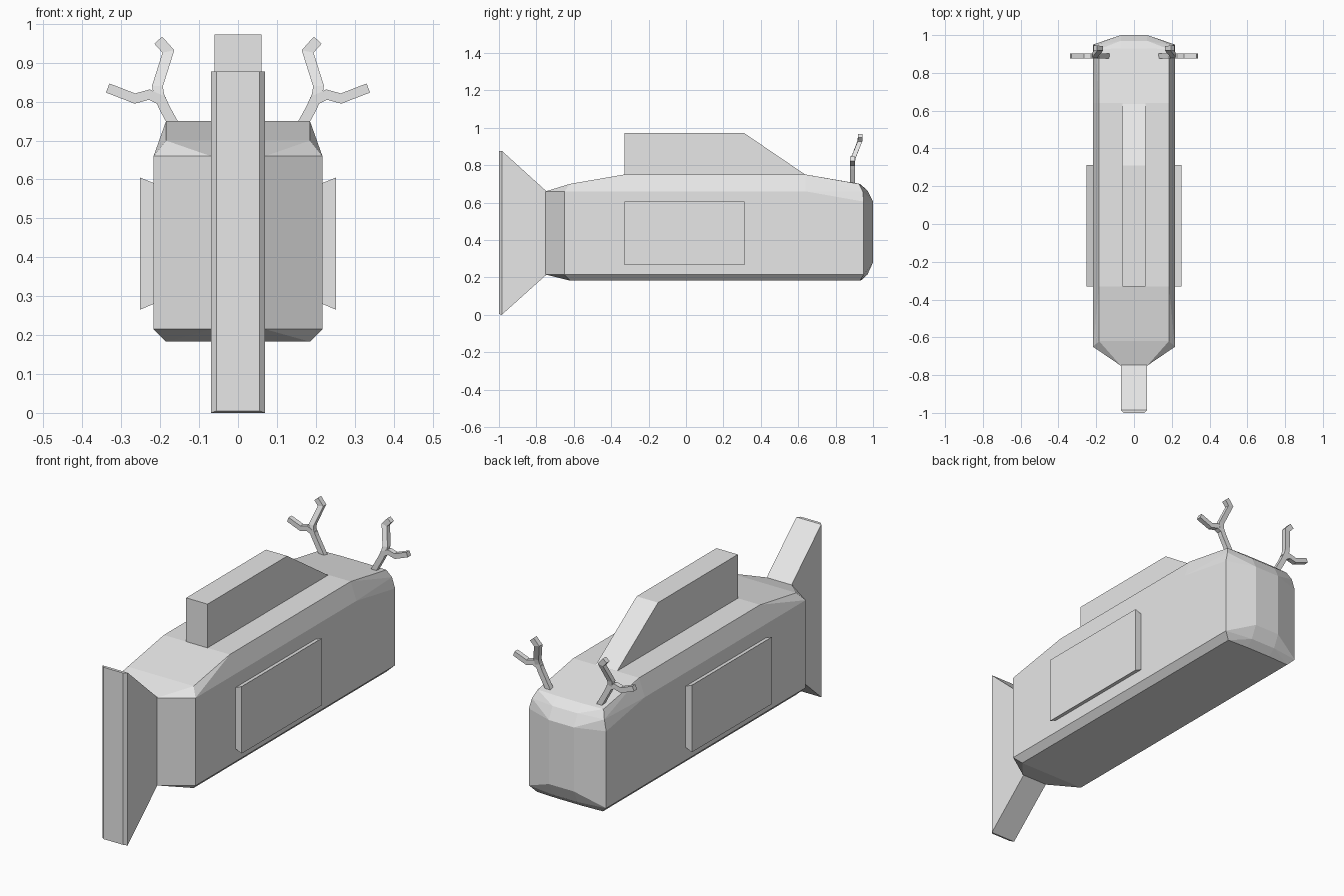
import bpy, bmesh
from mathutils import Vector

cube = bpy.data.objects.get("Cube")
if cube:
    bpy.data.objects.remove(cube, do_unlink=True)

grey = bpy.data.materials.new("plain grey")
grey.use_nodes = True
grey.diffuse_color = (0.8, 0.8, 0.8, 1)
grey.node_tree.nodes["Principled BSDF"].inputs["Base Color"].default_value = (0.8, 0.8, 0.8, 1)


def finish(name, bm):
    """Turn a bmesh into a flat-shaded object."""
    bmesh.ops.recalc_face_normals(bm, faces=bm.faces[:])
    mesh = bpy.data.meshes.new(name)
    bm.to_mesh(mesh)
    bm.free()
    mesh.materials.append(grey)
    obj = bpy.data.objects.new(name, mesh)
    bpy.context.collection.objects.link(obj)
    return obj


def hull(name, points, both_sides=True):
    """Faceted convex solid; points are mirrored across x when both_sides."""
    bm = bmesh.new()
    for x, y, z in points:
        bm.verts.new((x, y, z))
        if both_sides:
            bm.verts.new((-x, y, z))
    res = bmesh.ops.convex_hull(bm, input=bm.verts[:])
    loose = {g for g in res["geom_interior"] + res["geom_unused"]
             if isinstance(g, bmesh.types.BMVert)}
    bmesh.ops.delete(bm, geom=list(loose), context="VERTS")
    bmesh.ops.dissolve_limit(bm, angle_limit=0.01, verts=bm.verts[:], edges=bm.edges[:])
    return finish(name, bm)


def limb(bm, path, side, half=0.0135, depth=0.0125):
    """Square bar swept along a bent path with mitred corners."""
    pts = [Vector((x * side, y, z)) for x, y, z in path]
    rings = []
    for i, p in enumerate(pts):
        dirs = []
        for a, b in ((i - 1, i), (i, i + 1)):
            if a >= 0 and b < len(pts):
                d = pts[b] - pts[a]
                d.y = 0
                dirs.append(d.normalized())
        t = sum(dirs, Vector()).normalized()
        n = Vector((-t.z, 0, t.x)) * (half / max(t.dot(dirs[0]), 0.5))
        dy = Vector((0, depth, 0))
        rings.append([bm.verts.new(p + o) for o in (n + dy, n - dy, -n - dy, -n + dy)])
    for r, s in zip(rings, rings[1:]):
        for k in range(4):
            bm.faces.new((r[k], r[(k + 1) % 4], s[(k + 1) % 4], s[k]))
    bm.faces.new(rings[0])
    bm.faces.new(rings[-1])


# Long faceted body with a tapered tail end and a rounded head end
hull("body", [
    # tail end
    (0.07, -0.75, 0.215), (0.07, -0.75, 0.66),
    (0.217, -0.65, 0.215), (0.217, -0.65, 0.66),
    (0.185, -0.62, 0.183), (0.185, -0.62, 0.70),
    # back ridge
    (0.185, -0.33, 0.75), (0.185, 0.64, 0.75), (0.217, 0.64, 0.66),
    # head end, outer column
    (0.185, 0.925, 0.70), (0.203, 0.945, 0.66), (0.217, 0.95, 0.605),
    (0.217, 0.95, 0.28), (0.217, 0.95, 0.215), (0.185, 0.93, 0.183),
    # head end, middle column
    (0.07, 0.93, 0.70), (0.07, 0.97, 0.665), (0.07, 1.0, 0.605),
    (0.07, 1.0, 0.28), (0.07, 0.97, 0.215), (0.07, 0.935, 0.183),
])

# Flared tail fin
hull("tail_fin", [
    (0.07, -0.74, 0.22), (0.07, -0.74, 0.655),
    (0.07, -0.985, 0.0), (0.07, -0.985, 0.877),
    (0.055, -1.0, 0.005), (0.055, -1.0, 0.877),
])

# Block along the back with a sloping end
hull("back_fin", [
    (0.06, -0.33, 0.73), (0.06, -0.33, 0.972),
    (0.06, 0.31, 0.972), (0.06, 0.637, 0.75), (0.06, 0.637, 0.73),
])

# Flank plates and antlers
for side, label in ((1, "left"), (-1, "right")):
    hull(label + "_side_plate",
         [(side * x, y, z) for y in (-0.33, 0.312)
          for x, z in ((0.21, 0.283), (0.21, 0.588), (0.252, 0.265), (0.252, 0.605))],
         both_sides=False)
    bm = bmesh.new()
    fork = (0.203, 0.89, 0.815)
    limb(bm, [(0.137, 0.89, 0.69), (0.188, 0.89, 0.782), fork,
              (0.207, 0.895, 0.84), (0.179, 0.93, 0.929), (0.205, 0.932, 0.958)], side)
    limb(bm, [(0.19, 0.89, 0.80), (0.228, 0.89, 0.818), (0.265, 0.89, 0.808),
              (0.335, 0.89, 0.835)], side, half=0.0125)
    finish(label + "_antler", bm)
